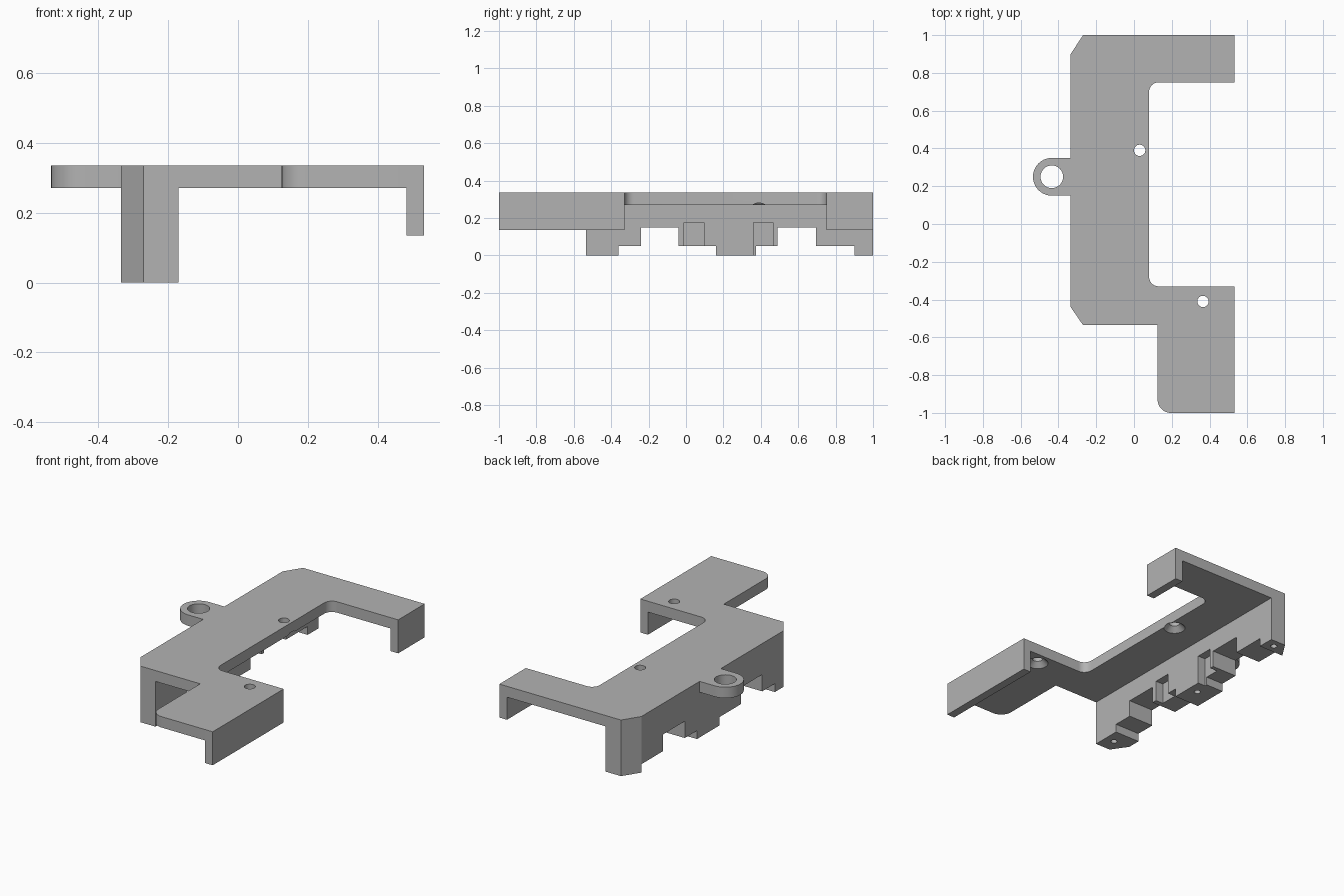
import bpy
import bmesh
from math import cos, sin, tan, pi
from mathutils import Vector

cube = bpy.data.objects.get("Cube")
if cube:
    bpy.data.objects.remove(cube)

TOP, UNDER, HOOK = 0.335, 0.27, 0.135      # heights of plate top, plate underside, hook lip
LEFT, RIGHT, WALL_IN = -0.335, 0.533, -0.17

grey = bpy.data.materials.new("plain grey")
grey.use_nodes = True
grey.diffuse_color = (0.45, 0.45, 0.45, 1)
grey.node_tree.nodes["Principled BSDF"].inputs["Base Color"].default_value = grey.diffuse_color


def outline(corners, steps=10):
    """Corners are (x, y) or (x, y, radius); radius corners become arcs."""
    pts = []
    for i, c in enumerate(corners):
        p = Vector(c[:2])
        if len(c) == 2:
            pts.append(p)
            continue
        a = (Vector(corners[i - 1][:2]) - p).normalized()
        b = (Vector(corners[(i + 1) % len(corners)][:2]) - p).normalized()
        half = a.angle(b) / 2
        centre = p + (a + b).normalized() * c[2] / sin(half)
        start = p + a * c[2] / tan(half) - centre
        end = p + b * c[2] / tan(half) - centre
        sweep = start.angle(end)
        for k in range(steps + 1):
            t = k / steps
            pts.append(centre + (start * sin((1 - t) * sweep) + end * sin(t * sweep)) / sin(sweep))
    return pts


def prism(name, pts, z0, z1):
    bm = bmesh.new()
    face = bm.faces.new([bm.verts.new((p[0], p[1], z0)) for p in pts])
    top = bmesh.ops.extrude_face_region(bm, geom=[face])["geom"]
    bmesh.ops.translate(bm, vec=(0, 0, z1 - z0), verts=[v for v in top if isinstance(v, bmesh.types.BMVert)])
    return finish(name, bm)


def finish(name, bm):
    bmesh.ops.recalc_face_normals(bm, faces=bm.faces)
    mesh = bpy.data.meshes.new(name)
    bm.to_mesh(mesh)
    bm.free()
    mesh.materials.append(grey)
    obj = bpy.data.objects.new(name, mesh)
    bpy.context.collection.objects.link(obj)
    return obj


def box(name, x0, x1, y0, y1, z0, z1):
    return prism(name, [(x0, y0), (x1, y0), (x1, y1), (x0, y1)], z0, z1)


def cone(name, x, y, r0, r1, z0, z1):
    bm = bmesh.new()
    bmesh.ops.create_cone(bm, cap_ends=True, segments=32, radius1=r0, radius2=r1, depth=z1 - z0)
    bmesh.ops.translate(bm, vec=(x, y, (z0 + z1) / 2), verts=bm.verts)
    return finish(name, bm)


def combine(target, tool, operation):
    mod = target.modifiers.new("combine", 'BOOLEAN')
    mod.operation, mod.solver, mod.object = operation, 'EXACT', tool
    bpy.context.view_layer.objects.active = target
    bpy.ops.object.modifier_apply(modifier=mod.name)
    bpy.data.objects.remove(tool)


# Flat top plate with two arms and a round lug
LUG_X, LUG_Y, LUG_R = -0.435, 0.25, 0.1
lug = [(LUG_X + LUG_R * cos(a), LUG_Y + LUG_R * sin(a))
       for a in (pi / 2 + pi * k / 20 for k in range(21))]
bracket = prism("mounting_bracket", outline([
    (LEFT, -0.44), (-0.27, -0.535), (0.125, -0.535), (0.125, -1, 0.07),
    (RIGHT, -1), (RIGHT, -0.33), (0.08, -0.33, 0.05), (0.08, 0.75, 0.05),
    (RIGHT, 0.75), (RIGHT, 1), (-0.27, 1), (LEFT, 0.9),
    (LEFT, LUG_Y + LUG_R), *lug, (LEFT, LUG_Y - LUG_R)]), UNDER, TOP)

# Side wall with chamfered ends
wall = prism("side_wall", [(LEFT, -0.44), (-0.27, -0.535), (WALL_IN, -0.535),
                           (WALL_IN, 1), (-0.27, 1), (LEFT, 0.9)], 0, TOP)
# Stepped gaps between the feet
for y0, y1, h in [(-0.36, 0.16, 0.05), (-0.24, -0.04, 0.15),
                  (0.375, 0.9, 0.05), (0.49, 0.695, 0.15)]:
    combine(wall, box("gap", -0.5, 0, y0, y1, -0.1, h), 'DIFFERENCE')
# Shallow pockets on the inner face
for y0 in (-0.01, 0.36):
    combine(wall, box("pocket", WALL_IN - 0.05, 0, y0, y0 + 0.105, -0.1, 0.175), 'DIFFERENCE')
# Small blind holes in the feet
for y in (-0.45, 0.28, 0.95):
    combine(wall, cone("foot_hole", -0.23, y, 0.018, 0.018, -0.1, 0.15), 'DIFFERENCE')
combine(bracket, wall, 'UNION')

# Hooked lips on the arm ends
for y0, y1 in [(-1, -0.33), (0.75, 1)]:
    combine(bracket, box("lip", 0.483, RIGHT, y0, y1, HOOK, TOP), 'UNION')

# Lug hole and screw holes countersunk from below
combine(bracket, cone("lug_hole", LUG_X, LUG_Y, 0.06, 0.06, 0.2, 0.4), 'DIFFERENCE')
for x, y in [(0.03, 0.39), (0.365, -0.41)]:
    combine(bracket, cone("screw_hole", x, y, 0.03, 0.03, 0.2, 0.4), 'DIFFERENCE')
    combine(bracket, cone("countersink", x, y, 0.07, 0.02, UNDER - 0.01, UNDER + 0.04), 'DIFFERENCE')

bpy.ops.object.select_all(action='DESELECT')
bracket.select_set(True)
bpy.context.view_layer.objects.active = bracket
bpy.ops.object.shade_smooth_by_angle()
